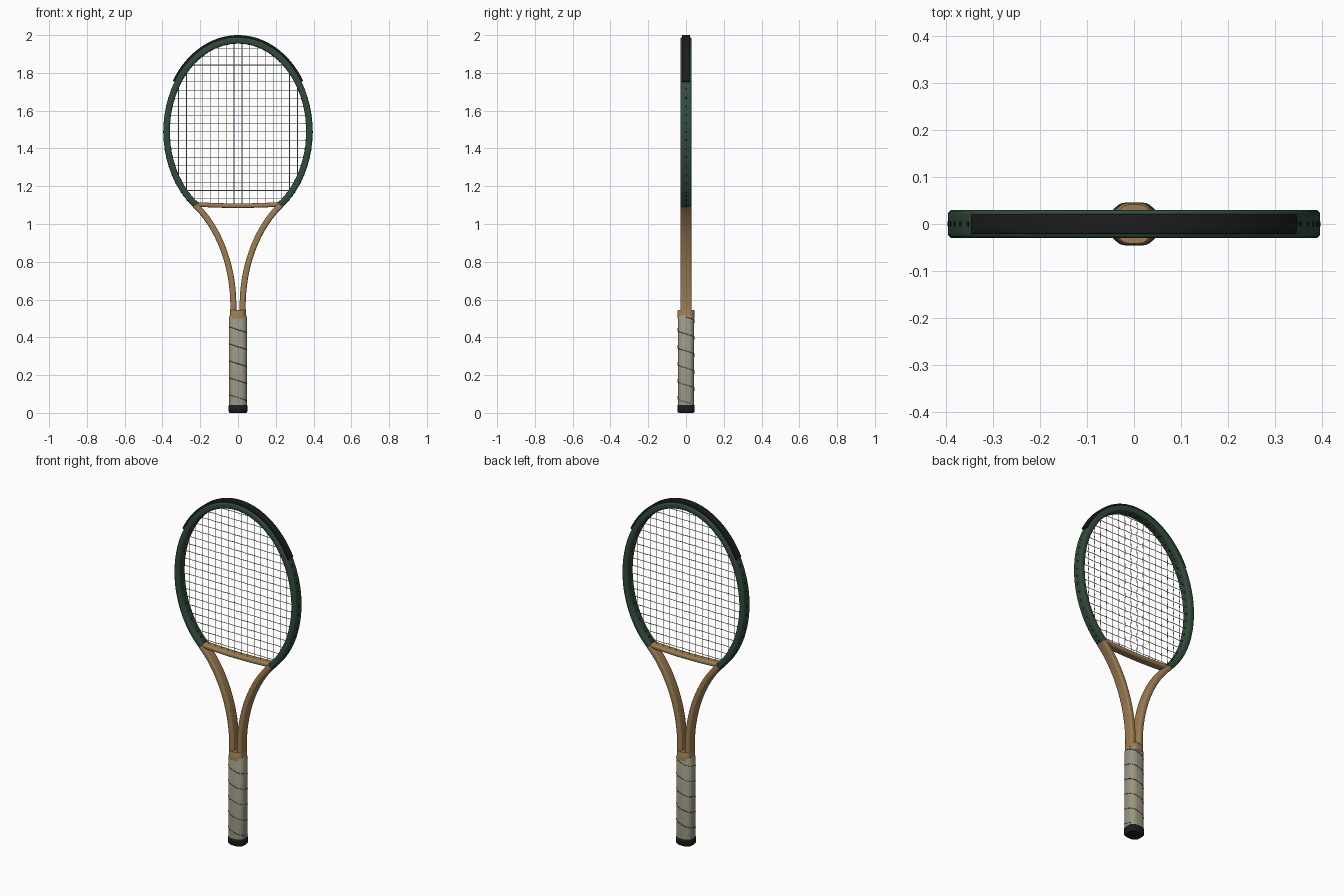
import bpy, bmesh, math
from mathutils import Vector, Matrix
from mathutils.geometry import interpolate_bezier

cube = bpy.data.objects.get("Cube")
if cube:
    bpy.data.objects.remove(cube)


def material(name, rgb):
    m = bpy.data.materials.new(name)
    m.use_nodes = True
    m.diffuse_color = (*rgb, 1)
    m.node_tree.nodes["Principled BSDF"].inputs["Base Color"].default_value = (*rgb, 1)
    return m


GREEN = material("dark green", (0.03, 0.07, 0.043))
WOOD = material("tan", (0.34, 0.205, 0.085))
GRIP = material("grey beige", (0.325, 0.305, 0.22))
BLACK = material("black", (0.012, 0.012, 0.013))
SEAM = material("dark seam", (0.11, 0.1, 0.075))
STRING = material("cream string", (0.6, 0.57, 0.47))

# Hoop centreline ellipse
CZ, RX, RZ = 1.49, 0.378, 0.482
T_END = math.asin((1.1 - CZ) / RZ)


def hoop_point(t):
    return Vector((RX * math.cos(t), 0, CZ + RZ * math.sin(t)))


def hoop_normal(t):
    return Vector((math.cos(t) / RX, 0, math.sin(t) / RZ)).normalized()


def finish(name, bm, mat, angle=35):
    bmesh.ops.recalc_face_normals(bm, faces=bm.faces)
    me = bpy.data.meshes.new(name)
    bm.to_mesh(me)
    bm.free()
    me.materials.append(mat)
    ob = bpy.data.objects.new(name, me)
    bpy.context.collection.objects.link(ob)
    bpy.ops.object.select_all(action='DESELECT')
    ob.select_set(True)
    bpy.context.view_layer.objects.active = ob
    bpy.ops.object.shade_smooth_by_angle(angle=math.radians(angle))


def skin(name, rings, mat, angle):
    """Bridge a list of vertex rings and cap both ends."""
    bm = bmesh.new()
    loops = [[bm.verts.new(p) for p in ring] for ring in rings]
    n = len(loops[0])
    for a, b in zip(loops, loops[1:]):
        for i in range(n):
            j = (i + 1) % n
            bm.faces.new((a[i], a[j], b[j], b[i]))
    bm.faces.new(loops[0])
    bm.faces.new(loops[-1])
    finish(name, bm, mat, angle)


def sweep(name, path, width, depth, radius, mat):
    """Sweep a rounded rectangle along a path in the xz plane."""
    profile = []
    for q, (sx, sy) in enumerate(((1, 1), (-1, 1), (-1, -1), (1, -1))):
        for k in range(5):
            a = (q + k / 4) * math.pi / 2
            profile.append((sx * (width / 2 - radius) + radius * math.cos(a),
                            sy * (depth / 2 - radius) + radius * math.sin(a)))
    rings = []
    for i, p in enumerate(path):
        d = (path[min(i + 1, len(path) - 1)] - path[max(i - 1, 0)]).normalized()
        side = Vector((d.z, 0, -d.x))
        rings.append([p + side * u + Vector((0, v, 0)) for u, v in profile])
    skin(name, rings, mat, 50)


def octagon_loft(name, levels, mat):
    """Stack octagons with rounded corners, given as (z, half width, half depth)."""
    c = 0.55
    corners = [Vector(p) for p in ((1, -c), (1, c), (c, 1), (-c, 1), (-1, c), (-1, -c), (-c, -1), (c, -1))]
    shape = []
    for i, p in enumerate(corners):
        a = p.lerp(corners[i - 1], 0.28)
        b = p.lerp(corners[(i + 1) % 8], 0.28)
        shape += [a, (a + b + 2 * p) / 4, b]
    skin(name, [[(x * hx, y * hy, z) for x, y in shape] for z, hx, hy in levels], mat, 40)


def tubes(name, paths, radius, mat, resolution=0):
    cu = bpy.data.curves.new(name, 'CURVE')
    cu.dimensions = '3D'
    cu.bevel_depth = radius
    cu.bevel_resolution = resolution
    cu.use_fill_caps = True
    for path in paths:
        sp = cu.splines.new('POLY')
        sp.points.add(len(path) - 1)
        for point, co in zip(sp.points, path):
            point.co = (*co, 1)
    cu.materials.append(mat)
    ob = bpy.data.objects.new(name, cu)
    bpy.context.collection.objects.link(ob)
    bpy.ops.object.select_all(action='DESELECT')
    ob.select_set(True)
    bpy.context.view_layer.objects.active = ob
    bpy.ops.object.convert(target='MESH')


def arc(t0, t1, steps, offset=0.0):
    ts = [t0 + (t1 - t0) * i / steps for i in range(steps + 1)]
    return [hoop_point(t) + hoop_normal(t) * offset for t in ts]


# Head frame and bumper strip over the top
sweep("head_hoop", arc(T_END, math.pi - T_END, 96), 0.034, 0.06, 0.01, GREEN)
t_bump = math.asin((1.745 - CZ) / RZ)
sweep("bumper_strip", arc(t_bump, math.pi - t_bump, 48, 0.02), 0.016, 0.042, 0.003, BLACK)

# Throat arms and bridge
for s, label in ((1, "left"), (-1, "right")):
    ctrl = [Vector((s * x, 0, z)) for x, z in ((0.226, 1.1), (0.105, 0.985), (0.013, 0.77), (0.026, 0.52))]
    sweep(label + "_throat_arm", interpolate_bezier(*ctrl, 32), 0.032, 0.06, 0.010, WOOD)
bridge = [Vector((0.22 * u, 0, 1.097 + 0.007 * u * u)) for u in [i / 8 - 1 for i in range(17)]]
sweep("throat_bridge", bridge, 0.024, 0.05, 0.009, WOOD)

# Handle
octagon_loft("handle_collar", [(0.5, 0.042, 0.045), (0.54, 0.042, 0.045), (0.546, 0.038, 0.041)], WOOD)
octagon_loft("grip", [(0.035, 0.047, 0.043), (0.51, 0.047, 0.043), (0.516, 0.043, 0.04)], GRIP)
octagon_loft("butt_cap", [(0, 0.044, 0.04), (0.008, 0.05, 0.046), (0.036, 0.05, 0.046),
                          (0.042, 0.047, 0.043)], BLACK)

# Spiral seam of the grip wrap
seam = []
turns, per_turn = 5.1, 48
for i in range(int(turns * per_turn) + 1):
    a = 2 * math.pi * i / per_turn
    x, y = math.cos(a), math.sin(a)
    u, v = abs(x) / 0.047, abs(y) / 0.043
    r = 1 / max(u, v, (u + v) / 1.55)
    seam.append((x * r, y * r, 0.508 - 0.09 * i / per_turn))
tubes("grip_seam", [seam], 0.0018, SEAM)

# Woven string bed
PITCH_X, PITCH_Z = 0.042, 0.0443
mains = [PITCH_X * (i - 7.5) for i in range(16)]
crosses = [1.133 + PITCH_Z * i for i in range(19)]
WEAVE = 0.0016
main_paths, cross_paths = [], []
for i, x in enumerate(mains):
    half = RZ * math.sqrt(1 - (x / RX) ** 2)
    low = max(CZ - half, 1.1)
    path = [(x, 0, low)]
    path += [(x, WEAVE * (-1) ** (i + j), z) for j, z in enumerate(crosses) if low < z < CZ + half]
    main_paths.append(path + [(x, 0, CZ + half)])
for j, z in enumerate(crosses):
    half = RX * math.sqrt(1 - ((z - CZ) / RZ) ** 2)
    path = [(-half, 0, z)]
    path += [(x, -WEAVE * (-1) ** (i + j), z) for i, x in enumerate(mains) if abs(x) < half]
    cross_paths.append(path + [(half, 0, z)])
tubes("main_strings", main_paths, 0.0017, STRING, 1)
tubes("cross_strings", cross_paths, 0.0017, STRING, 1)

# Grommets through the hoop at the string ends
angles = []
for z in crosses:
    t = math.asin((z - CZ) / RZ)
    angles += [t, math.pi - t]
for x in mains:
    t = math.acos(x / RX)
    angles.append(t)
    if math.sin(t) * RZ < CZ - 1.1:
        angles.append(-t)
bm = bmesh.new()
for t in angles:
    turn = hoop_normal(t).to_track_quat('Z', 'Y').to_matrix().to_4x4()
    bmesh.ops.create_cone(bm, cap_ends=True, segments=10, radius1=0.006, radius2=0.006,
                          depth=0.036, matrix=Matrix.Translation(hoop_point(t)) @ turn)
finish("grommets", bm, BLACK)
